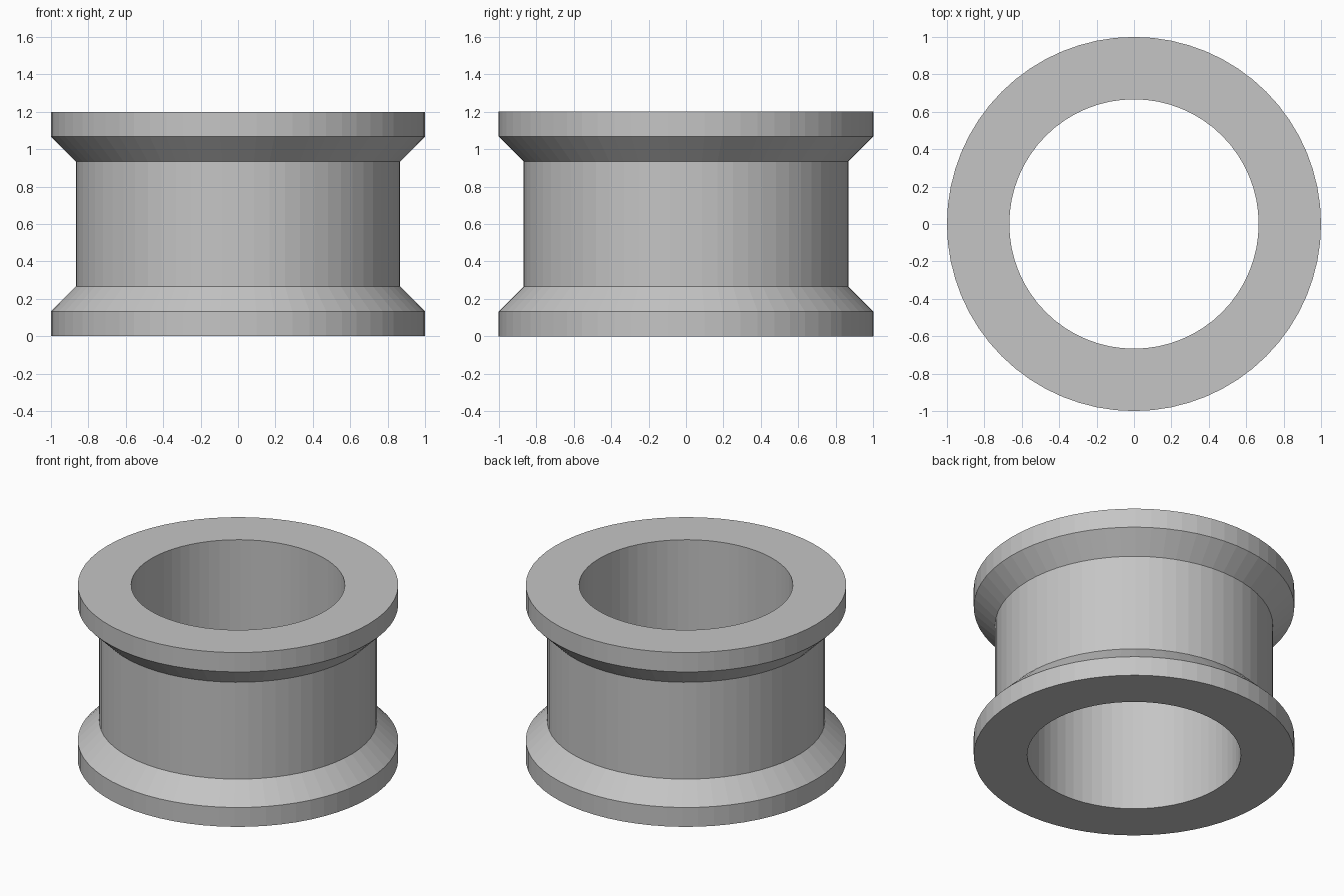
import bpy
import bmesh
import math

cube = bpy.data.objects.get("Cube")
if cube:
    bpy.data.objects.remove(cube, do_unlink=True)

SEGMENTS = 64
UNIT = 1 / 15          # the rim radius is 15 units

# Plain grey finish
grey = bpy.data.materials.new("plain grey")
grey.use_nodes = True
colour = (0.56, 0.56, 0.56, 1)
grey.diffuse_color = colour
grey.node_tree.nodes["Principled BSDF"].inputs["Base Color"].default_value = colour

# Closed half section: bore, flat rims, chamfers and narrow waist (radius, height)
section = [(10, 0), (15, 0), (15, 2), (13, 4), (13, 14), (15, 16), (15, 18), (10, 18)]


def revolve(name, profile, material):
    """Turn a closed profile around z into a ring."""
    bm = bmesh.new()
    rings = []
    for i in range(SEGMENTS):
        a = 2 * math.pi * i / SEGMENTS
        rings.append([bm.verts.new((r * UNIT * math.cos(a), r * UNIT * math.sin(a), z * UNIT))
                      for r, z in profile])
    count = len(profile)
    for i, ring in enumerate(rings):
        after = rings[(i + 1) % SEGMENTS]
        for j in range(count):
            k = (j + 1) % count
            bm.faces.new((ring[j], after[j], after[k], ring[k]))
    bmesh.ops.recalc_face_normals(bm, faces=bm.faces)
    mesh = bpy.data.meshes.new(name)
    bm.to_mesh(mesh)
    bm.free()
    mesh.materials.append(material)
    obj = bpy.data.objects.new(name, mesh)
    bpy.context.collection.objects.link(obj)
    return obj


# Flanged hollow spool
revolve("flanged_bushing", section, grey)
